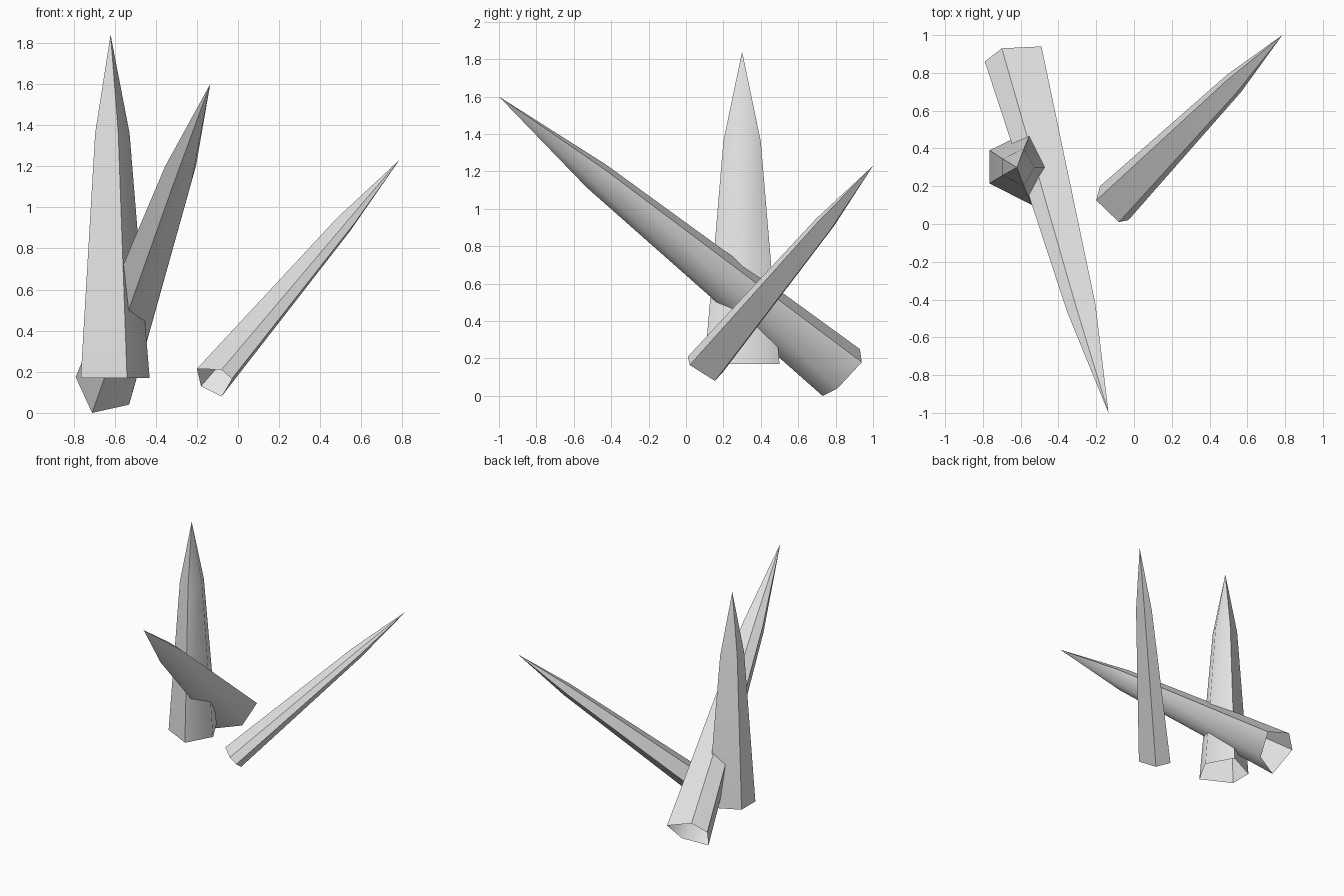
import bpy, bmesh, math
from mathutils import Vector

if "Cube" in bpy.data.objects:
    bpy.data.objects.remove(bpy.data.objects["Cube"])

grey = bpy.data.materials.new("pale_grey")
grey.diffuse_color = (0.8, 0.8, 0.8, 1)
grey.use_nodes = True
grey.node_tree.nodes["Principled BSDF"].inputs["Base Color"].default_value = grey.diffuse_color


def spike(name, base, tip):
    """Hollow five-sided spike, open at the base, with a shoulder ring below the tip."""
    base = [Vector(p) for p in base]
    tip = Vector(tip)
    centre = sum(base, Vector()) / len(base)
    # keep the ring counter-clockwise around the axis so faces point outward
    if (base[0] - centre).cross(base[1] - centre).dot(tip - centre) < 0:
        base.reverse()
    shoulder_centre = centre.lerp(tip, 0.713)
    bm = bmesh.new()
    low = [bm.verts.new(p) for p in base]
    high = [bm.verts.new(shoulder_centre + (p - centre) * 0.5) for p in base]
    top = bm.verts.new(tip)
    n = len(base)
    for i in range(n):
        j = (i + 1) % n
        bm.faces.new((low[i], low[j], high[j], high[i]))
        bm.faces.new((high[i], high[j], top))
    mesh = bpy.data.meshes.new(name)
    bm.to_mesh(mesh)
    bm.free()
    mesh.materials.append(grey)
    obj = bpy.data.objects.new(name, mesh)
    bpy.context.collection.objects.link(obj)
    bpy.ops.object.select_all(action='DESELECT')
    obj.select_set(True)
    bpy.context.view_layer.objects.active = obj
    bpy.ops.object.shade_smooth_by_angle(angle=math.radians(60))


# upright spike
spike("upright_spike",
      [(-0.43, 0.30, 0.17), (-0.54, 0.50, 0.17), (-0.765, 0.39, 0.17),
       (-0.765, 0.215, 0.17), (-0.54, 0.10, 0.17)],
      (-0.62, 0.30, 1.84))

# long spike leaning to the front
spike("front_leaning_spike",
      [(-0.79, 0.86, 0.175), (-0.71, 0.73, 0.0), (-0.53, 0.81, 0.04),
       (-0.49, 0.94, 0.18), (-0.70, 0.93, 0.25)],
      (-0.135, -1.0, 1.60))

# slim spike leaning to the back right
spike("back_leaning_spike",
      [(-0.20, 0.125, 0.215), (-0.08, 0.01, 0.21), (-0.03, 0.02, 0.165),
       (-0.08, 0.155, 0.08), (-0.18, 0.20, 0.13)],
      (0.785, 1.0, 1.23))
